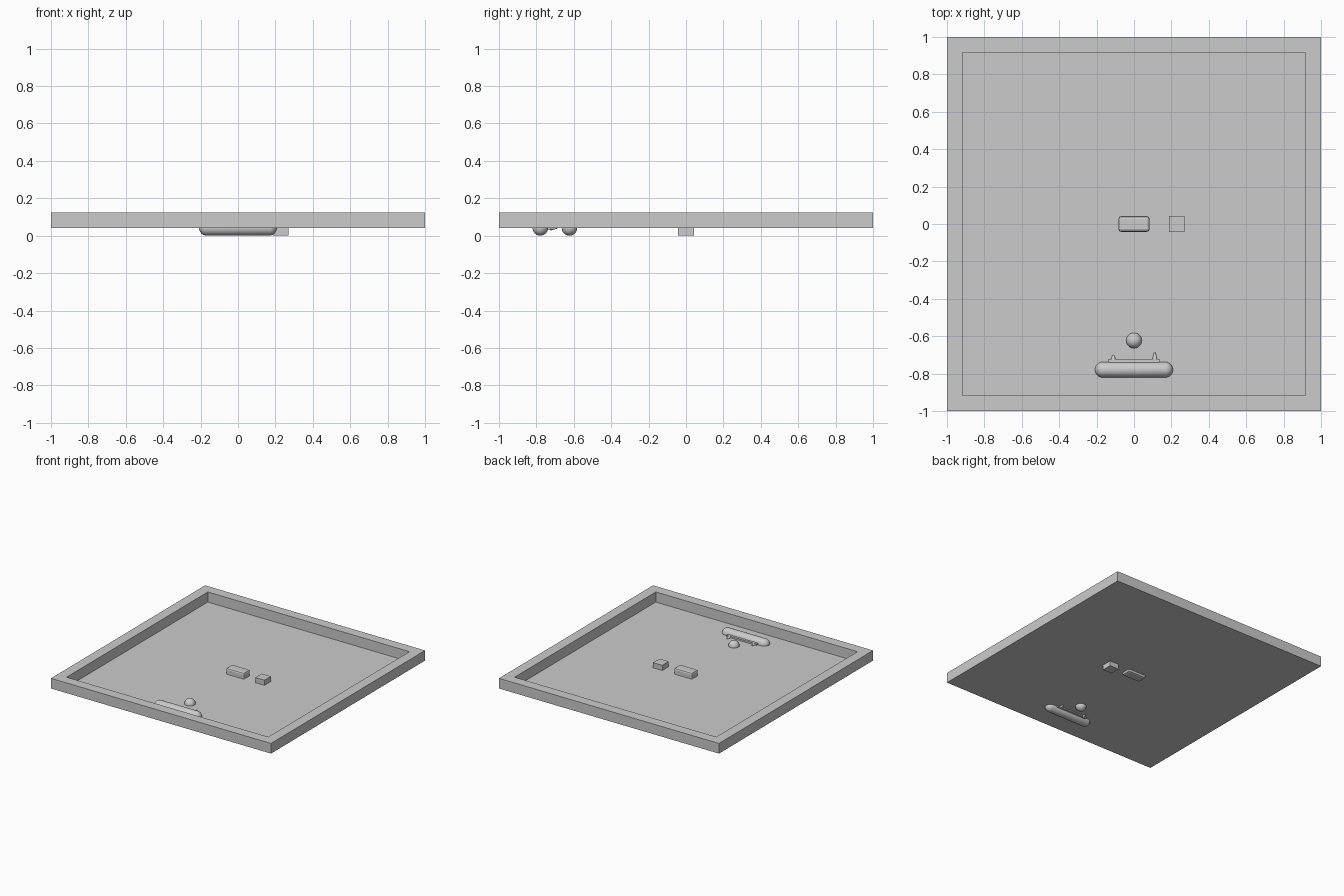
import bpy, math

if "Cube" in bpy.data.objects:
    bpy.data.objects.remove(bpy.data.objects["Cube"])

U = 1 / 12          # one cell of the board
MID = U / 2         # height of the floor

grey = bpy.data.materials.new("plain_grey")
grey.diffuse_color = (0.6, 0.6, 0.6, 1)
grey.use_nodes = True
grey.node_tree.nodes["Principled BSDF"].inputs["Base Color"].default_value = grey.diffuse_color


def finish(name, smooth=False):
    ob = bpy.context.object
    ob.name = name
    ob.data.materials.append(grey)
    bpy.ops.object.transform_apply(location=False, rotation=True, scale=True)
    if smooth:
        bpy.ops.object.shade_smooth_by_angle(angle=math.radians(35))
    return ob


def box(name, loc, size, bevel=0, segments=2):
    bpy.ops.mesh.primitive_cube_add(size=1, location=loc)
    bpy.context.object.scale = size
    ob = finish(name)
    if bevel:
        m = ob.modifiers.new("bevel", 'BEVEL')
        m.width, m.segments = bevel, segments
    return ob


# floor sheet
bpy.ops.mesh.primitive_plane_add(size=23 * U, location=(0, 0, MID - 0.001))
finish("floor")

# border: a flat square ring given thickness
o, i = 1, 1 - U
verts = [(sx * r, sy * r, z) for z in (MID, MID + U) for r in (o, i)
         for sx, sy in ((-1, -1), (1, -1), (1, 1), (-1, 1))]
faces = []
for a in range(4):
    b = (a + 1) % 4
    faces += [(a, b, b + 8, a + 8), (b + 4, a + 4, a + 12, b + 12),
              (a + 8, b + 8, b + 12, a + 12), (b, a, a + 4, b + 4)]
me = bpy.data.meshes.new("border")
me.from_pydata(verts, [], faces)
me.materials.append(grey)
bpy.context.collection.objects.link(bpy.data.objects.new("border", me))

# block
box("block", (0.228, 0, MID), (U, U, U))

# bevelled bonus capsule
box("bonus_capsule", (0, 0, 0.055), (2 * U, U, 0.07), 0.014, 2)

# ball
bpy.ops.mesh.primitive_uv_sphere_add(segments=32, ring_count=16, radius=MID,
                                     location=(0, -0.623, MID))
finish("ball", True)

# paddle: sphere with poles on x, halves pulled apart into a pill
bpy.ops.mesh.primitive_uv_sphere_add(segments=32, ring_count=17, radius=MID,
                                     location=(0, -0.779, MID),
                                     rotation=(0, math.pi / 2, 0))
paddle = finish("paddle", True)
for v in paddle.data.vertices:
    v.co.x += math.copysign(2 * U, v.co.x)

# front rail and the two small barrels on the paddle
box("paddle_rail", (0, -0.738, MID + 0.001), (0.274, 0.034, 0.022))
for side, tip in ((-1, -0.700), (1, -0.688)):
    base = -0.725
    bpy.ops.mesh.primitive_cone_add(vertices=12, radius1=0.014, radius2=0.004,
                                    depth=tip - base,
                                    location=(side * 0.111, (tip + base) / 2, MID),
                                    rotation=(-math.pi / 2, 0, 0))
    finish("left_barrel" if side < 0 else "right_barrel", True)
